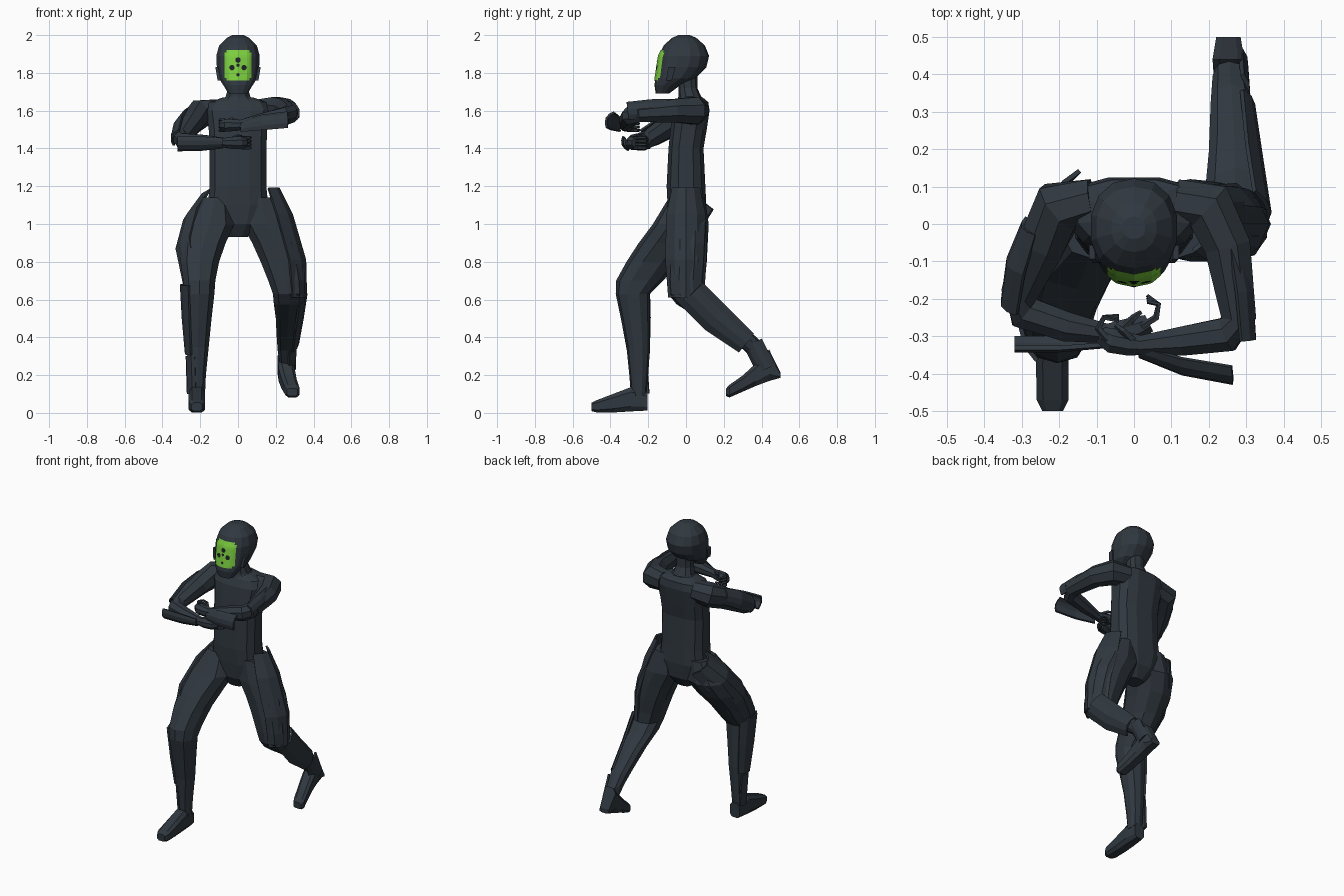
import bpy, bmesh, math
from mathutils import Vector
from mathutils.bvhtree import BVHTree


def material(name, rgb):
    m = bpy.data.materials.new(name)
    m.diffuse_color = (*rgb, 1)
    return m


SLATE = material("dark slate", (0.029, 0.039, 0.050))
GREEN = material("bright green", (0.20, 0.62, 0.05))
BLACK = material("mask black", (0.012, 0.016, 0.018))


def finish(name, bm, mat=SLATE):
    me = bpy.data.meshes.new(name)
    bm.to_mesh(me)
    bm.free()
    me.materials.append(mat)
    ob = bpy.data.objects.new(name, me)
    bpy.context.collection.objects.link(ob)
    return ob


def skin(name, rings):
    """Join closed rings of points into one capped flat-faced body."""
    bm = bmesh.new()
    vs = [[bm.verts.new(p) for p in r] for r in rings]
    n = len(vs[0])
    for a, b in zip(vs, vs[1:]):
        for i in range(n):
            j = (i + 1) % n
            bm.faces.new((a[i], a[j], b[j], b[i]))
    bm.faces.new(vs[0])
    bm.faces.new(vs[-1])
    bmesh.ops.recalc_face_normals(bm, faces=bm.faces)
    return finish(name, bm)


def loft(name, rings, axis="z", n=10, e=0.85):
    """Rings are (level, x0, x1, lo, hi) sliced along z or y."""
    out = []
    for lv, x0, x1, lo, hi in rings:
        pts = []
        for i in range(n):
            a = 2 * math.pi * (i + 0.5) / n
            c, s = (math.copysign(abs(f) ** e, f) for f in (math.cos(a), math.sin(a)))
            c /= math.cos(math.pi / n) ** e
            u = (x0 + x1) / 2 + c * (x1 - x0) / 2
            v = (lo + hi) / 2 + s * (hi - lo) / 2
            pts.append((u, v, lv) if axis == "z" else (u, lv, v))
        out.append(pts)
    return skin(name, out)


def tube(name, path, n=8):
    """Path points are (x, y, z, radius)."""
    P = [Vector(p[:3]) for p in path]
    out = []
    for i, p in enumerate(P):
        t = (P[min(i + 1, len(P) - 1)] - P[max(i - 1, 0)]).normalized()
        s = t.cross(Vector((0, 0, 1))).normalized()
        u = s.cross(t)
        out.append([p + (s * math.cos(a) + u * math.sin(a)) * path[i][3]
                    for a in (2 * math.pi * (k + 0.5) / n for k in range(n))])
    return skin(name, out)


def plate(name, path, out, curve=0.5, thick=0.012):
    """Curved armour plate: path points are (x, y, z, half_width)."""
    P = [Vector(p[:3]) for p in path]
    out = Vector(out).normalized()
    bm = bmesh.new()
    rows = []
    for i, p in enumerate(P):
        t = (P[min(i + 1, len(P) - 1)] - P[max(i - 1, 0)]).normalized()
        side = t.cross(out).normalized()
        w = path[i][3]
        rows.append([bm.verts.new(p + side * w * k - out * w * curve * k * k)
                     for k in (-1, -0.55, 0, 0.55, 1)])
    for a, b in zip(rows, rows[1:]):
        for k in range(4):
            bm.faces.new((a[k], a[k + 1], b[k + 1], b[k]))
    bmesh.ops.recalc_face_normals(bm, faces=bm.faces)
    ob = finish(name, bm)
    mod = ob.modifiers.new("thickness", "SOLIDIFY")
    mod.thickness = thick
    mod.offset = 0


# Head, neck and torso
head = loft("head", [
    (1.69, -.05, .05, -.16, -.09), (1.735, -.078, .078, -.167, -.03),
    (1.77, -.1, .1, -.162, .05), (1.83, -.112, .112, -.153, .108),
    (1.89, -.115, .115, -.144, .122), (1.945, -.1, .1, -.118, .1),
    (1.985, -.06, .06, -.075, .055), (2.0, -.03, .03, -.04, .02)], n=14, e=0.9)
loft("neck", [(1.64, -.11, .11, -.05, .11), (1.675, -.065, .065, -.04, .08),
              (1.72, -.052, .052, -.04, .06), (1.8, -.05, .05, -.05, .06)])
loft("torso", [
    (.93, -.05, .05, -.05, .05), (1.0, -.12, .12, -.09, .1),
    (1.1, -.16, .16, -.1, .11), (1.2, -.15, .15, -.105, .105),
    (1.4, -.15, .15, -.095, .095), (1.5, -.155, .155, -.085, .112),
    (1.6, -.17, .17, -.07, .127), (1.645, -.15, .15, -.05, .12),
    (1.67, -.08, .08, -.03, .09)], n=12, e=0.7)

# Face mask and its markings, projected onto the head
bvh = BVHTree.FromObject(head, bpy.context.evaluated_depsgraph_get())


def on_face(x, z, lift):
    hit = bvh.ray_cast(Vector((x, -1, z)), Vector((0, 1, 0)))[0]
    return (x, hit.y - lift, z)


bm = bmesh.new()
N = 12
grid = [[bm.verts.new(on_face(-.072 + .144 * i / N, 1.76 + .162 * j / N, .005))
         for i in range(N + 1)] for j in range(N + 1)]
for j in range(N):
    for i in range(N):
        if min(i, N - 1 - i) + min(j, N - 1 - j) > 0:
            bm.faces.new((grid[j][i], grid[j][i + 1], grid[j + 1][i + 1], grid[j + 1][i]))
finish("face_mask", bm, GREEN)
bm = bmesh.new()
for x, z, r in [(0, 1.868, .015), (-.032, 1.828, .015), (.032, 1.828, .015),
                (0, 1.84, .009), (0, 1.79, .009)]:
    bm.faces.new([bm.verts.new(on_face(x + r * math.cos(a), z + r * math.sin(a), .009))
                  for a in (math.pi * k / 4 for k in range(8))])
finish("mask_spots", bm, BLACK)
for s in (-1, 1):
    loft("cheek_guard", [(1.76, s * .1 - .008, s * .1 + .008, -.11, -.07),
                         (1.83, s * .112 - .008, s * .112 + .008, -.1, -.05)], n=4)

# Legs: left of the picture steps forward, right trails behind
loft("front_leg", [
    (1.14, -.19, -.05, -.09, .1), (1.0, -.28, -.02, -.175, .11),
    (.9, -.305, -.065, -.25, .05), (.8, -.305, -.1, -.315, -.04),
    (.7, -.29, -.12, -.37, -.12), (.63, -.285, -.125, -.372, -.19),
    (.5, -.28, -.14, -.345, -.19), (.35, -.27, -.155, -.315, -.19),
    (.2, -.26, -.17, -.3, -.2), (.09, -.258, -.175, -.29, -.21)])
loft("rear_leg", [
    (1.14, .05, .19, -.09, .1), (1.0, .02, .28, -.1, .12),
    (.9, .075, .325, -.1, .115), (.8, .12, .345, -.1, .11),
    (.7, .16, .355, -.1, .1), (.63, .185, .355, -.095, .1),
    (.575, .19, .35, -.05, .15), (.5, .2, .335, .07, .25),
    (.4, .205, .315, .215, .375), (.33, .21, .3, .31, .435), (.26, .22, .295, .37, .455)])
loft("front_foot", [
    (-.205, -.25, -.18, .01, .11), (-.29, -.26, -.175, .005, .14),
    (-.38, -.262, -.175, 0, .105), (-.47, -.26, -.175, 0, .07),
    (-.5, -.245, -.19, .008, .055)], axis="y", n=8, e=0.6)
loft("rear_foot", [
    (.5, .22, .285, .185, .215), (.44, .21, .295, .165, .34),
    (.37, .215, .3, .14, .265), (.3, .23, .31, .11, .2),
    (.23, .25, .325, .08, .15), (.212, .26, .315, .088, .13)], axis="y", n=8, e=0.6)

# Leg armour plates
plate("front_thigh_plate", [(-.205, .075, 1.13, .085), (-.285, -.01, 1.02, .1),
                            (-.325, -.13, .87, .1), (-.285, -.265, .68, .085)], (-1, 0, 0), .7)
plate("rear_thigh_plate", [(.215, 0, 1.19, .07), (.285, 0, 1.05, .1),
                           (.355, 0, .81, .105), (.36, 0, .61, .09)], (1, 0, 0), .8)
plate("front_shin_plate", [(-.302, -.28, .68, .085), (-.292, -.265, .5, .075),
                           (-.275, -.25, .31, .055)], (-1, 0, 0))
plate("rear_shin_plate", [(.362, .03, .63, .08), (.342, .16, .5, .08),
                          (.318, .32, .37, .06)], (1, 0, 0))
plate("front_ankle_guard", [(-.268, -.265, .3, .05), (-.262, -.25, .1, .05)], (-1, -.4, 0))
plate("rear_ankle_guard", [(.305, .35, .37, .05), (.3, .42, .23, .05)], (1, -.2, 0))

# Arms folded across the chest
tube("lower_arm_side", [
    (-.11, .06, 1.6, .065), (-.2, .045, 1.585, .078), (-.245, -.05, 1.54, .068),
    (-.305, -.18, 1.46, .053), (-.295, -.235, 1.435, .05),
    (-.18, -.275, 1.432, .043), (-.06, -.295, 1.43, .026)])
tube("raised_arm_side", [
    (.11, .06, 1.6, .065), (.2, .045, 1.6, .078), (.25, -.06, 1.6, .067),
    (.28, -.25, 1.585, .05), (.25, -.295, 1.572, .05),
    (.13, -.313, 1.548, .042), (.01, -.325, 1.525, .027)])
plate("lower_upper_arm_plate", [(-.295, -.01, 1.58, .045), (-.335, -.11, 1.53, .055),
                                (-.35, -.22, 1.46, .05)], (-1, -.2, .2))
plate("raised_upper_arm_plate", [(.29, -.06, 1.62, .045), (.312, -.18, 1.615, .05),
                                 (.32, -.31, 1.605, .045)], (1, 0, .3))
plate("lower_forearm_plate", [(-.32, -.335, 1.42, .04), (-.2, -.335, 1.42, .038),
                              (-.08, -.325, 1.425, .026)], (0, -.9, -.35))
plate("raised_forearm_plate", [(.265, -.42, 1.56, .045), (.13, -.395, 1.545, .042),
                               (.015, -.35, 1.52, .028)], (.1, -.85, .4))

# Hands with curled fingers
tube("lower_palm", [(-.08, -.294, 1.43, .026), (-.04, -.29, 1.43, .034),
                    (.01, -.28, 1.43, .036), (.04, -.265, 1.43, .026)])
tube("raised_palm", [(.03, -.325, 1.526, .026), (-.01, -.322, 1.523, .033),
                     (-.06, -.312, 1.523, .036), (-.09, -.295, 1.523, .024)])
for k in range(4):
    z = -.027 + k * .018
    tube("lower_finger", [(.02, -.275, 1.43 + z, .01), (.06, -.25, 1.43 + z, .01),
                          (.066, -.215, 1.43 + z, .008), (.035, -.19 - k * .006, 1.43 + z, .005)], 5)
    tube("raised_finger", [(-.07, -.31, 1.523 + z, .01), (-.095, -.28, 1.523 + z, .01),
                           (-.08, -.25, 1.523 + z, .008), (-.04, -.245 - k * .005, 1.523 + z, .005)], 5)
tube("lower_thumb", [(-.03, -.28, 1.45, .012), (0, -.25, 1.465, .01), (.02, -.235, 1.465, .006)], 5)
tube("raised_thumb", [(0, -.315, 1.54, .012), (-.03, -.285, 1.555, .01), (-.05, -.27, 1.555, .006)], 5)
